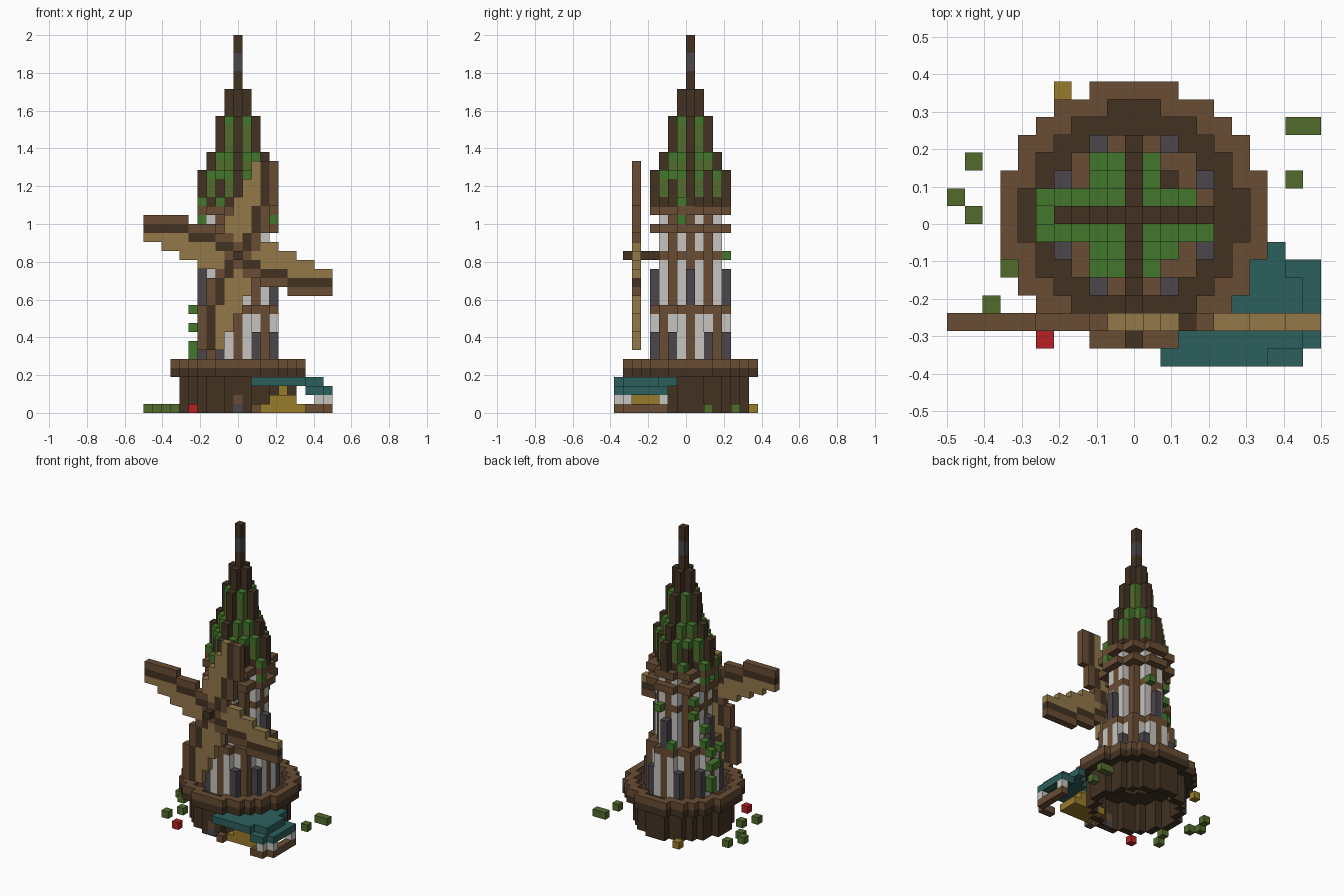
import bpy
import bmesh
from mathutils import Vector

if "Cube" in bpy.data.objects:
    bpy.data.objects.remove(bpy.data.objects["Cube"], do_unlink=True)

UNIT = 1 / 21  # edge length of one block

PALETTE = {
    "dark_wood": "423222", "wood": "684D34", "tan_cloth": "927849",
    "plaster": "C6C5C0", "slate": "4B464B", "leaf_green": "44762C",
    "olive_green": "526B2D", "teal_cloth": "2C605C", "straw": "987B2B",
    "red_bloom": "B62024",
}


def linear(c):
    return c / 12.92 if c <= 0.04045 else ((c + 0.055) / 1.055) ** 2.4


def make_material(name, code):
    rgb = [linear(v / 255) for v in bytes.fromhex(code)]
    mat = bpy.data.materials.new(name)
    mat.diffuse_color = (*rgb, 1)
    mat.use_nodes = True
    mat.node_tree.nodes["Principled BSDF"].inputs["Base Color"].default_value = (*rgb, 1)
    return mat


MATERIALS = {n: make_material(n, c) for n, c in PALETTE.items()}
parts = {}
occupied = set()


def put(part, colour, i, j, k):
    """Place one block unless the spot is already taken."""
    if (i, j, k) not in occupied:
        occupied.add((i, j, k))
        parts.setdefault(part, {})[(i, j, k)] = colour


def box(part, colour, xs, ys, zs):
    for i in xs:
        for j in ys:
            for k in zs:
                put(part, colour, i, j, k)


def ring(part, colour, outer, inner, levels):
    """Blocks with inner < squared radius <= outer; colour may be a rule."""
    for i in range(-8, 9):
        for j in range(-8, 9):
            if inner < i * i + j * j <= outer:
                c = colour(i, j) if callable(colour) else colour
                box(part, c, [i], [j], levels)


def span(a, b):
    return range(a, b + 1)


def timber(i, j):
    """Posts on the axes and diagonals, plaster between."""
    return "wood" if i == 0 or j == 0 or abs(i) == abs(j) else "plaster"


# Stone-dark base with a small doorway
put("doorway", "slate", 0, -6, 0)
put("doorway", "wood", 0, -6, 1)
ring("base_drum", "dark_wood", 39, 26, span(0, 3))

# Gallery floor and parapet
ring("gallery_floor", "dark_wood", 54, 6, [4])
ring("gallery_parapet", "wood", 54, 39, [5])

# Tower walls and belts
ring("lower_wall", timber, 18, 10, span(5, 10))
ring("lower_belt", "wood", 18, 5, [11])
ring("middle_belt", "wood", 10, 5, [17])
ring("upper_wall", timber, 10, 5, span(12, 19))
ring("upper_belt", "wood", 18, 5, [20])
ring("upper_wall", timber, 10, 5, [21])
ring("eaves", "wood", 18, 0, [22])

# Slate window columns on both storeys
for s in (-1, 1):
    for t in (-2, 2):
        box("lower_windows", "slate", [t], [4 * s], span(5, 8))
        box("lower_windows", "slate", [4 * s], [t], span(5, 8))
    box("upper_windows", "slate", [0], [4 * s], span(12, 15))
    box("upper_windows", "slate", [4 * s], [0], span(12, 15))

# Spire: dark ribs on the axes, mossy panels between
rib_top = [41, 35, 32, 28, 26]
panel_top = {(1, 1): 32, (1, 2): 28, (1, 3): 26, (2, 2): 26}
box("spire_tip", "slate", [0], [0], [38, 39])
for d, top in enumerate(rib_top):
    for s in (-1, 1):
        box("roof_ribs", "dark_wood", [0], [d * s], span(23, top))
        box("roof_ribs", "dark_wood", [d * s], [0], span(23, top))
for (a, b), top in panel_top.items():
    for s in (-1, 1):
        for t in (-1, 1):
            for i, j in {(a * s, b * t), (b * s, a * t)}:
                cap = "dark_wood" if (i, j) == (2, 2) else "leaf_green"
                low = "dark_wood" if a == 2 else "olive_green"
                put("roof_panels", "dark_wood", i, j, 23)
                put("roof_panels", cap, i, j, top)
                box("roof_panels", low, [i], [j], span(24, top - 1))
                if b == 3:
                    put("roof_panels", "leaf_green", i, j, 24)

# Axle and four turned sails
HUB = 17
box("axle", "dark_wood", [0], span(-7, -4), [HUB])


def sail_blade():
    for d in span(1, 10):
        spar = 3 if d > 5 else 2 if d > 2 else 1
        edge = 2 if d > 8 else 1 if d > 6 else 0 if d > 4 else -1
        if d == 1:
            edge = 0
        yield d, spar, "dark_wood"
        yield d, spar + 1, "wood"
        for h in range(edge, spar):
            yield d, h, "wood" if d == 1 else "tan_cloth"


for turn in range(4):
    for d, h, colour in sail_blade():
        x, z = -d, h
        for _ in range(turn):
            x, z = z, -x
        put("sails", colour, x, -6, HUB + z)

# Market stall: teal awning, posts, counter and straw heap
awning_rows = {-2: (8, 8), -3: (7, 8), -4: (6, 9), -5: (5, 9),
               -6: (4, 9), -7: (2, 9), -8: (2, 7)}
for j, (a, b) in awning_rows.items():
    box("stall_awning", "teal_cloth", span(a, b), [j], [3])
box("stall_awning_edge", "teal_cloth", [10], span(-7, -3), [2])
box("stall_awning_edge", "teal_cloth", [8, 9], [-8], [2])
put("stall_awning_edge", "teal_cloth", 9, -3, 2)
box("stall_counter", "wood", [10], span(-7, -3), [0])
box("stall_counter", "wood", [8, 9], [-8], [0])
put("stall_counter", "wood", 2, -7, 0)
for i, j in ((9, -8), (10, -7), (10, -3)):
    put("stall_posts", "plaster", i, j, 1)
box("straw_heap", "straw", span(3, 7), span(-6, -4), [0])
box("straw_heap", "straw", span(4, 6), span(-6, -4), [1])
put("straw_heap", "straw", 5, -5, 2)

# Creeping vines on the walls
for cell in ((-5, 1, 6), (-5, 1, 7), (-5, 0, 9), (-5, 1, 9), (-5, -1, 11),
             (-5, 1, 11), (-4, 1, 12), (-4, 1, 14), (-3, 2, 16), (-3, 2, 18),
             (-4, 1, 21), (-4, 1, 23), (-4, -1, 21), (-4, -1, 23),
             (4, -1, 21), (4, -1, 23), (1, 4, 17), (-1, 4, 12), (-2, 3, 23),
             (-2, -3, 23)):
    put("vines", "leaf_green", *cell)

# Loose plants on the ground
for i, j in ((9, 5), (10, 5), (9, 2), (-9, 3), (-10, 1), (-9, 0),
             (-7, -3), (-8, -5)):
    put("shrubs", "olive_green", i, j, 0)
put("red_flower", "red_bloom", -5, -7, 0)
put("straw_tuft", "straw", -4, 7, 0)

# Turn every part into a mesh that keeps only its outer faces
SIDES = [Vector(a) * s for a in ((1, 0, 0), (0, 1, 0), (0, 0, 1)) for s in (1, -1)]


def build(name, cells):
    bm = bmesh.new()
    used = sorted(set(cells.values()))
    for cell, colour in cells.items():
        # the grid centre sits half a block behind the origin
        centre = Vector(cell) + Vector((0, 0.5, 0.5))
        for n in SIDES:
            if tuple(int(c) for c in Vector(cell) + n) in occupied:
                continue
            u = Vector((n.y, n.z, n.x)) / 2
            w = n.cross(u)
            mid = centre + n / 2
            corners = (mid + u + w, mid - u + w, mid - u - w, mid + u - w)
            face = bm.faces.new([bm.verts.new(p * UNIT) for p in corners])
            face.material_index = used.index(colour)
    bmesh.ops.remove_doubles(bm, verts=bm.verts, dist=UNIT / 100)
    mesh = bpy.data.meshes.new(name)
    bm.to_mesh(mesh)
    bm.free()
    for colour in used:
        mesh.materials.append(MATERIALS[colour])
    bpy.context.collection.objects.link(bpy.data.objects.new(name, mesh))


for part_name, part_cells in parts.items():
    build(part_name, part_cells)
